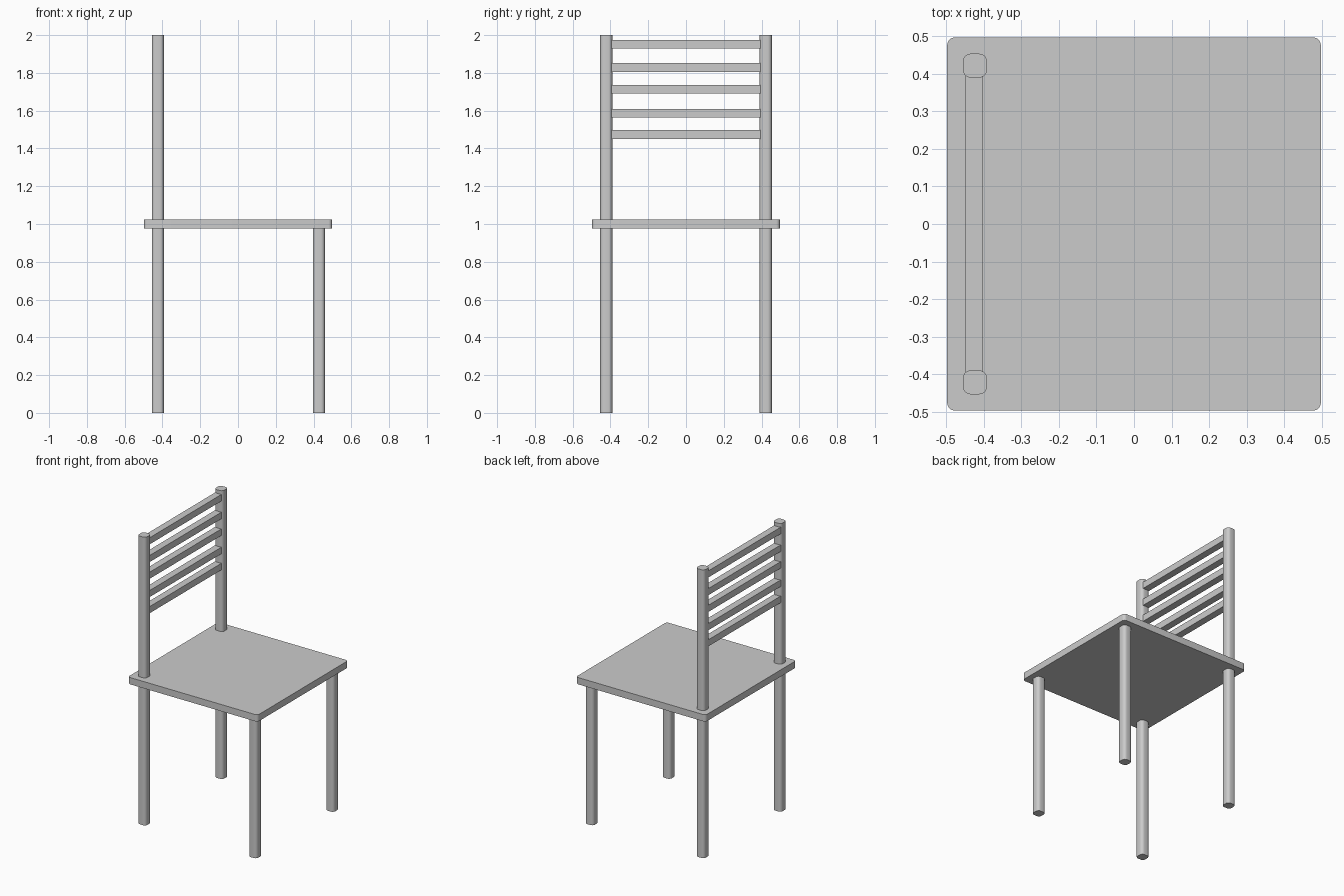
import bpy, bmesh, math

if "Cube" in bpy.data.objects:
    bpy.data.objects.remove(bpy.data.objects["Cube"])


def box(name, lo, hi, radius=0.0, segments=5):
    """Box from corner to corner, with optional rounded vertical edges."""
    bm = bmesh.new()
    bmesh.ops.create_cube(bm, size=1)
    for v in bm.verts:
        for i in range(3):
            v.co[i] = (lo[i] + hi[i]) / 2 + v.co[i] * (hi[i] - lo[i])
    if radius:
        uprights = [e for e in bm.edges
                    if abs(e.verts[0].co.z - e.verts[1].co.z) > 1e-4]
        bmesh.ops.bevel(bm, geom=uprights, offset=radius, segments=segments,
                        profile=0.5, affect='EDGES')
    mesh = bpy.data.meshes.new(name)
    bm.to_mesh(mesh)
    bm.free()
    obj = bpy.data.objects.new(name, mesh)
    bpy.context.collection.objects.link(obj)
    if radius:
        bpy.context.view_layer.objects.active = obj
        bpy.ops.object.select_all(action='DESELECT')
        obj.select_set(True)
        bpy.ops.object.shade_smooth_by_angle(angle=math.radians(40))
    return obj


# Seat board
SEAT_BOTTOM, SEAT_TOP = 0.976, 1.023
box("seat", (-0.498, -0.497, SEAT_BOTTOM), (0.498, 0.497, SEAT_TOP), 0.02)

# Front legs stop under the seat, back posts run up to the top of the backrest
HALF = 0.032
for side, y in (("right", -0.422), ("left", 0.422)):
    for name, x, top in (("front_leg", 0.428, SEAT_BOTTOM), ("back_post", -0.424, 2.0)):
        box(f"{name}_{side}", (x - HALF, y - HALF, 0), (x + HALF, y + HALF, top), 0.021)

# Backrest slats between the posts
for i, z in enumerate((1.474, 1.586, 1.713, 1.829, 1.952)):
    box(f"back_slat_{i + 1}", (-0.451, -0.395, z - 0.023), (-0.402, 0.395, z + 0.023))
